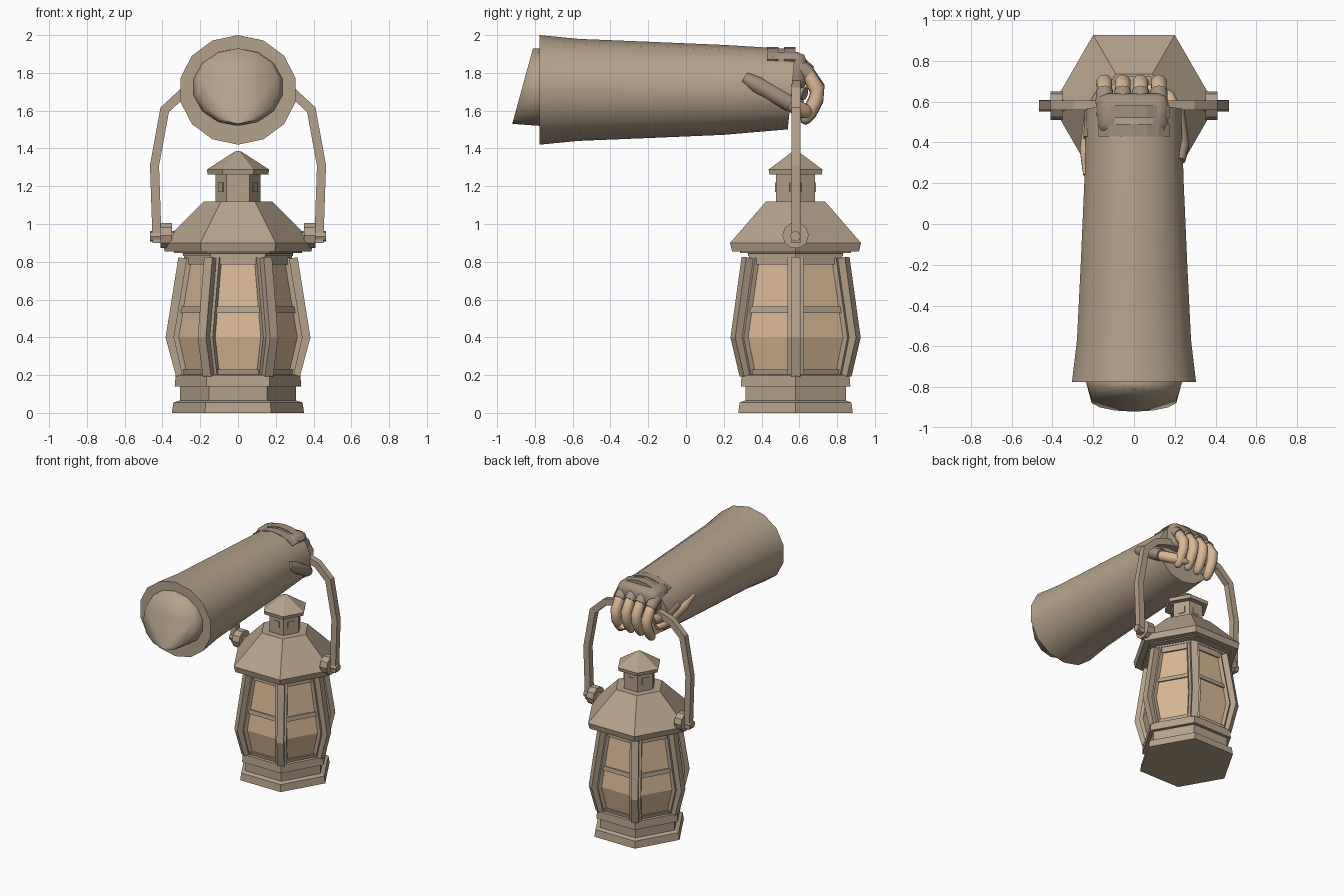
import bpy, bmesh, math
from mathutils import Vector, Matrix

if "Cube" in bpy.data.objects:
    bpy.data.objects.remove(bpy.data.objects["Cube"], do_unlink=True)

CY = 0.58  # lantern axis


def material(name, rgb):
    m = bpy.data.materials.new(name)
    m.use_nodes = True
    m.diffuse_color = (*rgb, 1)
    m.node_tree.nodes["Principled BSDF"].inputs["Base Color"].default_value = (*rgb, 1)
    return m


TAUPE = material("taupe", (0.46, 0.36, 0.26))
AMBER = material("warm_tan", (0.70, 0.48, 0.30))
GLOVE = material("dark_taupe", (0.36, 0.28, 0.21))


def finish(name, bm, mat, smooth=None):
    bmesh.ops.recalc_face_normals(bm, faces=bm.faces)
    me = bpy.data.meshes.new(name)
    bm.to_mesh(me)
    bm.free()
    ob = bpy.data.objects.new(name, me)
    bpy.context.collection.objects.link(ob)
    me.materials.append(mat)
    if smooth:
        bpy.ops.object.select_all(action="DESELECT")
        ob.select_set(True)
        bpy.context.view_layer.objects.active = ob
        bpy.ops.object.shade_smooth_by_angle(angle=math.radians(smooth))
    return ob


def loft(name, rings, mat, smooth=None):
    """Skin a list of equal-sized point rings and cap both ends."""
    bm = bmesh.new()
    vs = [[bm.verts.new(p) for p in r] for r in rings]
    n = len(vs[0])
    for a, b in zip(vs, vs[1:]):
        for i in range(n):
            bm.faces.new((a[i], a[(i + 1) % n], b[(i + 1) % n], b[i]))
    bm.faces.new(vs[0])
    bm.faces.new(vs[-1])
    return finish(name, bm, mat, smooth)


def hexagon(name, profile, mat):
    """Six-sided turned part around the lantern axis from (radius, z) pairs."""
    return loft(name, [[(r * math.cos(k * math.pi / 3), CY + r * math.sin(k * math.pi / 3), z)
                        for k in range(6)] for r, z in profile], mat)


def strip(name, path, width, depth, origin, u, v, mat):
    """Square bar along a path in the plane of u and z; v is the depth direction."""
    origin, u, v = Vector(origin), Vector(u), Vector(v)
    pts = [Vector(p) for p in path]
    rings = []
    for i, p in enumerate(pts):
        a = (p - pts[i - 1]).normalized() if i else (pts[1] - p).normalized()
        b = (pts[i + 1] - p).normalized() if i < len(pts) - 1 else a
        t = (a + b).normalized()
        n = Vector((-t.y, t.x)) * (width / 2 / max(0.5, t.dot(a)))
        ring = []
        for s, d in ((1, 1), (1, -1), (-1, -1), (-1, 1)):
            q = p + n * s
            ring.append(origin + u * q.x + Vector((0, 0, q.y)) + v * (d * depth / 2))
        rings.append(ring)
    return loft(name, rings, mat)


def tube(name, pts, radii, mat):
    """Rounded digit along a path."""
    pts = [Vector(p) for p in pts]
    rings = []
    for i, (p, r) in enumerate(zip(pts, radii)):
        t = (pts[min(i + 1, len(pts) - 1)] - pts[max(i - 1, 0)]).normalized()
        side = Vector((0, -t.z, t.y)).normalized()
        up = t.cross(side)
        rings.append([p + r * (side * math.cos(k * math.pi / 5) + up * math.sin(k * math.pi / 5))
                      for k in range(10)])
    return loft(name, rings, mat, 60)


def disc(name, x, z, radius, length, sides, mat):
    bm = bmesh.new()
    bmesh.ops.create_cone(bm, cap_ends=True, segments=sides, radius1=radius, radius2=radius,
                          depth=length, matrix=Matrix.Translation((x, CY, z))
                          @ Matrix.Rotation(math.pi / 2, 4, "Y"))
    return finish(name, bm, mat)


def box(name, matrix, size, mat, bevel=0):
    bm = bmesh.new()
    bmesh.ops.create_cube(bm, size=1, matrix=matrix @ Matrix.Diagonal((*size, 1)))
    if bevel:
        bmesh.ops.bevel(bm, geom=bm.edges[:], offset=bevel, segments=2, affect="EDGES", profile=0.5)
    return finish(name, bm, mat, 50 if bevel else None)


# Lantern base, glass and rails
hexagon("base_foot", [(0.35, 0), (0.342, 0.055), (0.31, 0.065)], TAUPE)
hexagon("base_drum", [(0.307, 0.05), (0.307, 0.145)], TAUPE)
hexagon("base_rim", [(0.335, 0.14), (0.33, 0.2), (0.3, 0.205)], TAUPE)
hexagon("glass", [(0.292, 0.2), (0.338, 0.4), (0.268, 0.83)], AMBER)
hexagon("lower_rail", [(0.309, 0.2), (0.316, 0.23), (0.29, 0.23)], TAUPE)
hexagon("middle_rail", [(0.29, 0.53), (0.328, 0.53), (0.322, 0.562), (0.29, 0.562)], TAUPE)
hexagon("upper_rail", [(0.26, 0.785), (0.288, 0.785), (0.285, 0.835), (0.26, 0.835)], TAUPE)
hexagon("neck_ring", [(0.29, 0.83), (0.29, 0.845), (0.34, 0.847), (0.34, 0.87)], TAUPE)

# Roof, cupola and cap
hexagon("roof", [(0.388, 0.855), (0.4, 0.9), (0.18, 1.12)], TAUPE)
hexagon("cupola", [(0.12, 1.11), (0.12, 1.27)], TAUPE)
hexagon("cap", [(0.16, 1.262), (0.165, 1.288), (0.02, 1.382), (0.003, 1.386)], TAUPE)

# Corner posts and cupola windows
for k in range(6):
    a = k * math.pi / 3
    radial = (math.cos(a), math.sin(a), 0)
    tangent = (-math.sin(a), math.cos(a), 0)
    strip("corner_post", [(0.303, 0.2), (0.357, 0.4), (0.29, 0.82)], 0.052, 0.05,
          (0, CY, 0), radial, tangent, TAUPE)
    turn = Matrix.Translation((0, CY, 1.195)) @ Matrix.Rotation(a + math.pi / 6, 4, "Z")
    apothem = 0.12 * math.cos(math.pi / 6)
    box("cupola_window", turn @ Matrix.Translation((apothem, 0, 0)), (0.009, 0.052, 0.052), TAUPE)
    # thin frame edges beside each post
    for s in (-1, 1):
        shift = Vector(tangent) * s * 0.032
        strip("glass_frame", [(0.28, 0.2), (0.326, 0.4), (0.257, 0.82)], 0.03, 0.02,
              Vector((0, CY, 0)) + shift, radial, tangent, TAUPE)

# Carrying handle with pivots
half = [(0.428, 0.9), (0.442, 1.31), (0.388, 1.605), (0.285, 1.7), (0.17, 1.735)]
strip("handle", half + [(-x, z) for x, z in reversed(half)], 0.048, 0.046,
      (0, CY + 0.002, 0), (1, 0, 0), (0, 1, 0), TAUPE)
for s in (-1, 1):
    disc("pivot_disc", s * 0.38, 0.94, 0.07, 0.06, 10, TAUPE)
    disc("pivot_pin", s * 0.4, 0.935, 0.028, 0.13, 8, TAUPE)


# Sleeve and arm, running front to back
def oval(y, zc, rx, rz, tilt=0):
    ring = []
    for k in range(14):
        a = k * math.tau / 14
        z = rz * math.cos(a)
        ring.append((rx * math.sin(a), y + tilt * z, zc + z))
    return ring


loft("sleeve", [oval(-0.775, 1.71, 0.312, 0.29), oval(-0.57, 1.71, 0.287, 0.27),
                oval(-0.2, 1.71, 0.268, 0.255), oval(0.2, 1.71, 0.25, 0.238),
                oval(0.56, 1.713, 0.238, 0.212, 0.1)], TAUPE, 50)
loft("upper_arm", [oval(-0.7, 1.725, 0.245, 0.205), oval(-0.78, 1.725, 0.24, 0.205),
                   oval(-0.865, 1.73, 0.213, 0.2, 0.275)], TAUPE, 100)

# Gloved hand and wrist straps
box("palm", Matrix.Translation((-0.005, 0.54, 1.81)), (0.35, 0.2, 0.2), GLOVE, 0.05)
for y in (0.46, 0.55):
    arc = [(0.235 * math.sin(a), 1.71 + 0.213 * math.cos(a))
           for a in [math.radians(d) for d in range(-45, 46, 15)]]
    strip("wrist_strap", arc, 0.026, 0.062, (0, y, 0), (1, 0, 0), (0, 1, 0), GLOVE)

# Fingers curled around the handle
for x, lift in ((-0.145, -0.015), (-0.055, 0), (0.032, 0), (0.122, -0.01)):
    curl = [(0.56, 1.86), (0.64, 1.81), (0.695, 1.725), (0.69, 1.67), (0.655, 1.6), (0.63, 1.565),
            (0.62, 1.545)]
    pts = [(x, y, z + lift) for y, z in curl]
    tube("finger", pts, [0.036, 0.038, 0.04, 0.038, 0.036, 0.03, 0.012], AMBER)
    tube("finger_sleeve", [(x, 0.53, 1.86 + lift), (x, 0.6, 1.845 + lift), (x, 0.65, 1.8 + lift)],
         [0.042, 0.045, 0.043], GLOVE)

# Thumb on one side, heel of the hand on the other
tube("thumb_cuff", [(0.222, 0.31, 1.775), (0.228, 0.38, 1.735), (0.205, 0.55, 1.64)],
     [0.03, 0.045, 0.045], GLOVE)
tube("thumb", [(0.205, 0.53, 1.645), (0.165, 0.62, 1.6), (0.1, 0.66, 1.585), (0.06, 0.67, 1.58)],
     [0.038, 0.04, 0.034, 0.012], AMBER)
tube("hand_heel", [(-0.235, 0.24, 1.76), (-0.228, 0.36, 1.72), (-0.2, 0.53, 1.66),
                   (-0.17, 0.61, 1.63)], [0.015, 0.04, 0.046, 0.03], AMBER)
tube("heel_cuff", [(-0.215, 0.42, 1.75), (-0.2, 0.55, 1.71), (-0.16, 0.63, 1.69)],
     [0.035, 0.045, 0.035], GLOVE)
